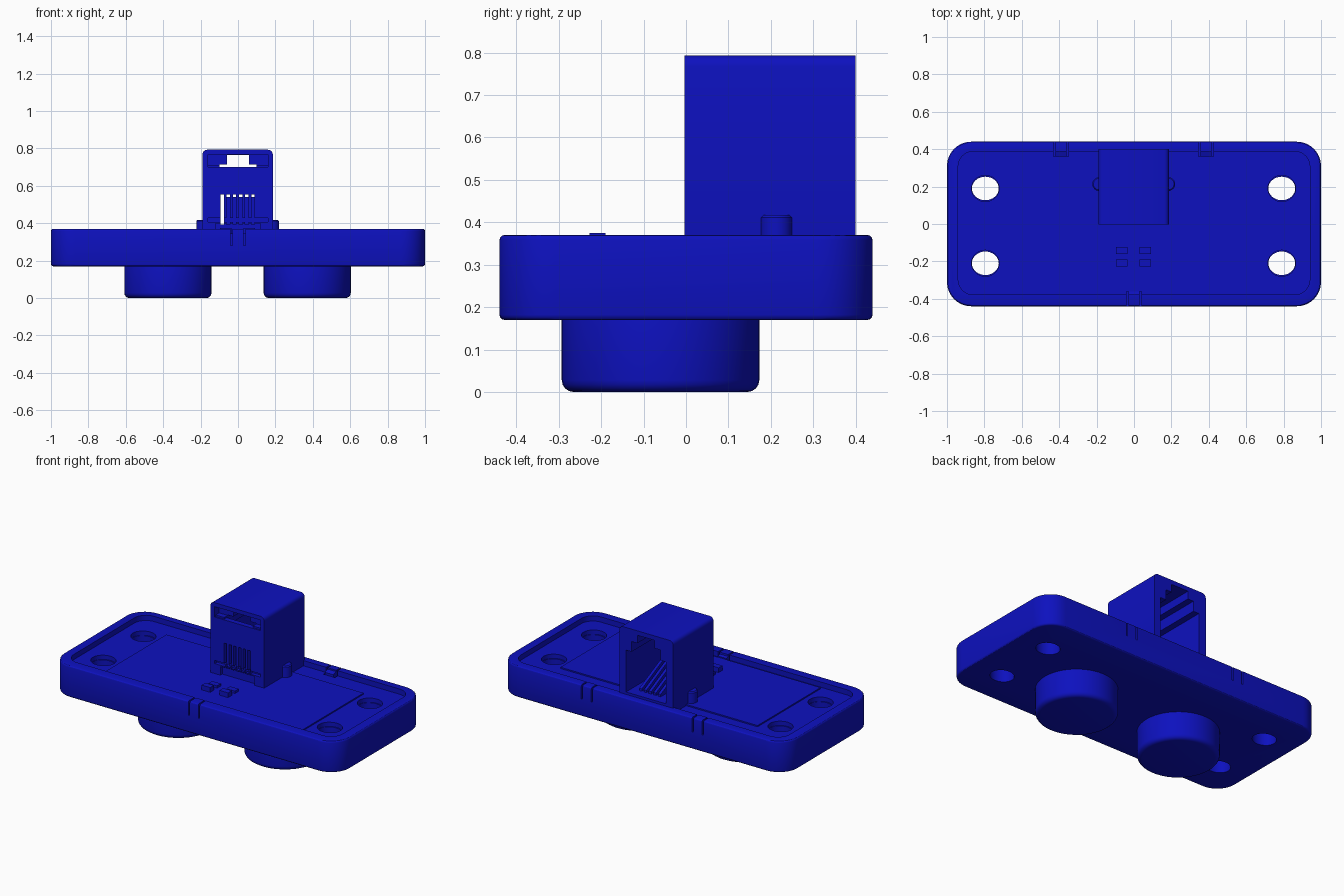
import bpy, bmesh, math

if "Cube" in bpy.data.objects:
    bpy.data.objects.remove(bpy.data.objects["Cube"])

mat = bpy.data.materials.new("blue_plastic")
mat.diffuse_color = (0.004, 0.0055, 0.52, 1)
mat.use_nodes = True
mat.node_tree.nodes["Principled BSDF"].inputs["Base Color"].default_value = mat.diffuse_color


def prism(name, pts, a, b, axis='Z'):
    """Extrude a 2D profile from a to b along Z (profile xy), Y (xz) or X (yz)."""
    place = {'Z': lambda p, t: (p[0], p[1], t),
             'Y': lambda p, t: (p[0], t, p[1]),
             'X': lambda p, t: (t, p[0], p[1])}[axis]
    bm = bmesh.new()
    lo = [bm.verts.new(place(p, a)) for p in pts]
    hi = [bm.verts.new(place(p, b)) for p in pts]
    bm.faces.new(lo)
    bm.faces.new(hi)
    n = len(pts)
    for i in range(n):
        j = (i + 1) % n
        bm.faces.new((lo[i], lo[j], hi[j], hi[i]))
    bmesh.ops.recalc_face_normals(bm, faces=bm.faces)
    me = bpy.data.meshes.new(name)
    bm.to_mesh(me)
    bm.free()
    ob = bpy.data.objects.new(name, me)
    bpy.context.collection.objects.link(ob)
    me.materials.append(mat)
    return ob


def rect(x0, x1, y0, y1):
    return [(x0, y0), (x1, y0), (x1, y1), (x0, y1)]


def box(name, x0, x1, y0, y1, z0, z1):
    return prism(name, rect(x0, x1, y0, y1), z0, z1)


def rounded(x0, x1, y0, y1, r, n=8):
    pts = []
    for k, (cx, cy) in enumerate(rect(x0 + r, x1 - r, y0 + r, y1 - r)):
        for i in range(n + 1):
            t = math.pi + math.pi / 2 * (k + i / n)
            pts.append((cx + r * math.cos(t), cy + r * math.sin(t)))
    return pts


def ellipse(cx, cy, rx, ry, n=32):
    return [(cx + rx * math.cos(2 * math.pi * i / n),
             cy + ry * math.sin(2 * math.pi * i / n)) for i in range(n)]


def apply(ob, mod):
    bpy.context.view_layer.objects.active = ob
    bpy.ops.object.modifier_apply(modifier=mod.name)


def bevel(ob, width, seg=3):
    m = ob.modifiers.new("bevel", 'BEVEL')
    m.width, m.segments = width, seg
    m.limit_method, m.angle_limit = 'ANGLE', math.radians(50)
    apply(ob, m)


def cut(ob, cutters):
    for c in cutters:
        m = ob.modifiers.new("cut", 'BOOLEAN')
        m.operation, m.solver, m.object = 'DIFFERENCE', 'EXACT', c
        apply(ob, m)
        bpy.data.objects.remove(c)


FLOOR, RIM = 0.337, 0.37

# housing with shallow tray, screw holes and snap slits
housing = prism("housing", rounded(-1, 1, -0.44, 0.44, 0.13), 0.17, RIM)
bevel(housing, 0.012)
cutters = [prism("tray", rounded(-0.94, 0.94, -0.378, 0.388, 0.08), FLOOR, 0.5)]
for x in (-0.795, 0.79):
    for y in (-0.21, 0.19):
        cutters.append(prism("hole", ellipse(x, y, 0.072, 0.063), 0.1, 0.5))
        cutters.append(prism("bore", ellipse(x, y, 0.074, 0.070), 0.31, 0.5))
clips = [(0, -1), (-0.39, 1), (0.385, 1)]
for x, s in clips:
    ys = sorted((s * 0.36, s * 0.5))
    for dx in (-0.035, 0.035):
        cutters.append(box("slit", x + dx - 0.005, x + dx + 0.005, *ys, 0.28, 0.5))
cut(housing, cutters)

# snap catches on the inside of the rim
for i, (x, s) in enumerate(clips):
    prism(f"snap_catch_{i}", [(s * 0.40, 0.30), (s * 0.36, 0.30), (s * 0.36, 0.352), (s * 0.40, 0.365)],
          x - 0.03, x + 0.03, 'X')

# circuit board and its small components
box("circuit_board", -0.69, 0.69, -0.36, 0.27, 0.31, FLOOR + 0.008)
for x in (-0.065, 0.06):
    box("indicator_chip", x - 0.03, x + 0.03, -0.228, -0.19, 0.32, 0.375)
    box("resistor_chip", x - 0.03, x + 0.03, -0.16, -0.122, 0.32, 0.36)

# two round sensor cans underneath
for name, x in (("left_sensor_can", -0.375), ("right_sensor_can", 0.37)):
    can = prism(name, ellipse(x, -0.06, 0.233, 0.233, 48), 0, 0.22)
    bevel(can, 0.028, 4)

# socket shell, open at the back with stepped keyway
shell = prism("socket_shell", rounded(-0.19, 0.186, 0.30, 0.793, 0.025, 4), -0.004, 0.40, 'Y')
cavity = [(-0.14, 0.385), (0.14, 0.385), (0.14, 0.65), (0.10, 0.65), (0.10, 0.715), (0.06, 0.715),
          (0.06, 0.765), (-0.06, 0.765), (-0.06, 0.715), (-0.10, 0.715), (-0.10, 0.65), (-0.14, 0.65)]
cutters = [prism("cavity", cavity, 0.03, 0.5, 'Y'),
           box("latch_window", -0.16, 0.16, -0.1, 0.04, 0.702, 0.768),
           box("base_slot", -0.16, 0.16, -0.1, 0.02, 0.408, 0.428),
           box("foot_gap", -0.12, 0.12, -0.1, 0.015, 0.2, 0.40)]
slots = [-0.085 + 0.033 * i for i in range(6)]
for x in slots:
    cutters.append(box("contact_slot", x - 0.009, x + 0.009, -0.1, 0.05, 0.392, 0.555))
cut(shell, cutters)

# latch ledge, sloped contacts and side pegs
box("latch_ledge", -0.16, -0.10, 0.005, 0.04, 0.70, 0.712)
box("latch_ledge", 0.10, 0.16, 0.005, 0.04, 0.70, 0.712)
for x in slots[1:]:
    prism("contact_wire", [(0.028, 0.385), (0.34, 0.385), (0.34, 0.40), (0.045, 0.54), (0.028, 0.54)],
          x - 0.009, x + 0.009, 'X')
for x in (-0.186, 0.183):
    peg = prism("side_peg", ellipse(x, 0.2135, 0.037, 0.037, 24), 0.31, 0.417)
    bevel(peg, 0.006, 1)

# smooth shading with sharp edges kept
for ob in bpy.context.collection.objects:
    ob.select_set(True)
bpy.context.view_layer.objects.active = housing
bpy.ops.object.shade_smooth_by_angle(angle=math.radians(30))
